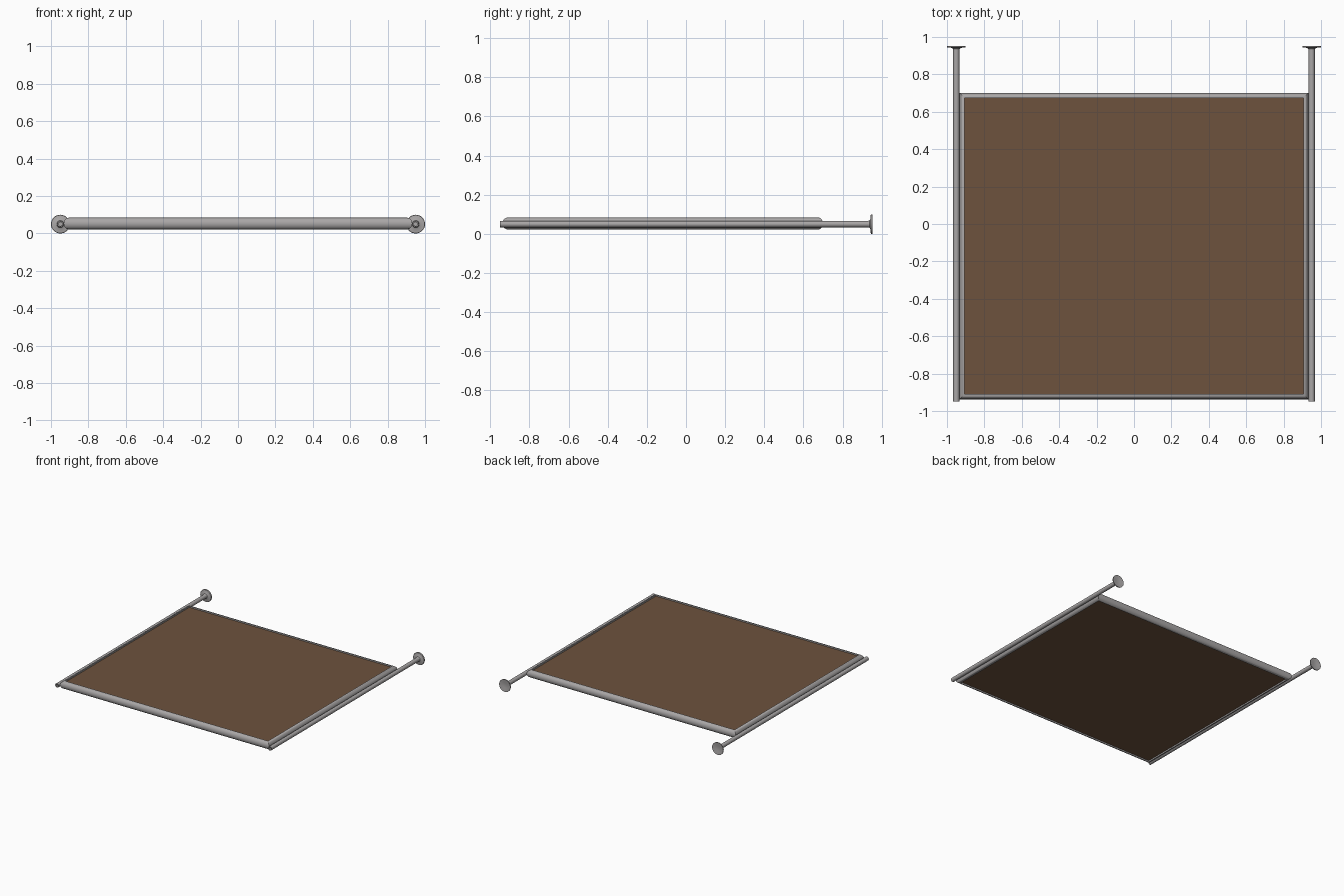
import bpy, bmesh, math
from mathutils import Vector

if "Cube" in bpy.data.objects:
    bpy.data.objects.remove(bpy.data.objects["Cube"])


def material(name, rgb):
    m = bpy.data.materials.new(name)
    m.diffuse_color = (*rgb, 1)
    m.use_nodes = True
    m.node_tree.nodes["Principled BSDF"].inputs["Base Color"].default_value = m.diffuse_color
    return m


STEEL = material("brushed_steel", (0.40, 0.385, 0.385))
BROWN = material("brown_panel", (0.155, 0.085, 0.048))


def finish(bm, name, mat):
    bmesh.ops.recalc_face_normals(bm, faces=bm.faces)
    me = bpy.data.meshes.new(name)
    bm.to_mesh(me)
    bm.free()
    me.materials.append(mat)
    ob = bpy.data.objects.new(name, me)
    bpy.context.collection.objects.link(ob)
    bpy.ops.object.select_all(action='DESELECT')
    ob.select_set(True)
    bpy.context.view_layer.objects.active = ob
    bpy.ops.object.shade_smooth_by_angle(angle=math.radians(40))
    return ob


def bridge(bm, loops, closed=False):
    n = len(loops[0])
    pairs = list(zip(loops, loops[1:])) + ([(loops[-1], loops[0])] if closed else [])
    for a, b in pairs:
        for i in range(n):
            j = (i + 1) % n
            bm.faces.new((a[i], a[j], b[j], b[i]))


def lathe_y(name, x, z, profile, mat, n=32):
    """Revolve (radius, y) points around a line parallel to y, capping the ends."""
    bm = bmesh.new()
    loops = [[bm.verts.new((x + r * math.cos(2 * math.pi * i / n), y,
                            z + r * math.sin(2 * math.pi * i / n)))
              for i in range(n)] for r, y in profile]
    bridge(bm, loops)
    bm.faces.new(loops[0])
    bm.faces.new(loops[-1])
    return finish(bm, name, mat)


# frame: half-round bar swept round a mitred rectangle
X, Y0, Y1, ZC = 0.905, -0.91, 0.673, 0.053
DEPTH, HALF = 0.027, 0.031
STEPS = 14
profile = []
for i in range(STEPS + 1):
    a = -math.pi / 2 + math.pi * i / STEPS
    profile.append((DEPTH * math.cos(a), ZC + HALF * math.sin(a)))
bm = bmesh.new()
loops = []
for d, z in profile:
    loops.append([bm.verts.new(p) for p in (
        (-X - d, Y0 - d, z), (X + d, Y0 - d, z),
        (X + d, Y1 + d, z), (-X - d, Y1 + d, z))])
bridge(bm, loops, closed=True)
finish(bm, "shelf_frame", STEEL)

# panel held inside the frame
bm = bmesh.new()
bmesh.ops.create_cube(bm, size=1)
for v in bm.verts:
    v.co = Vector((v.co.x * 2 * (X + 0.003), v.co.y * (Y1 - Y0 + 0.006) + (Y0 + Y1) / 2,
                   v.co.z * 0.04 + ZC))
finish(bm, "shelf_panel", BROWN)

# side rods with flared wall flanges
for side, s in (("left", -1), ("right", 1)):
    lathe_y(side + "_rod", s * 0.95, 0.05,
            [(0.010, -0.935), (0.010, -0.95), (0.0165, -0.95), (0.0165, 0.945)], STEEL)
    lathe_y(side + "_wall_flange", s * 0.95, 0.05,
            [(0.0165, 0.930), (0.019, 0.938), (0.026, 0.942), (0.048, 0.944),
             (0.05, 0.947), (0.05, 0.953), (0.046, 0.953), (0.022, 0.947)], STEEL)
